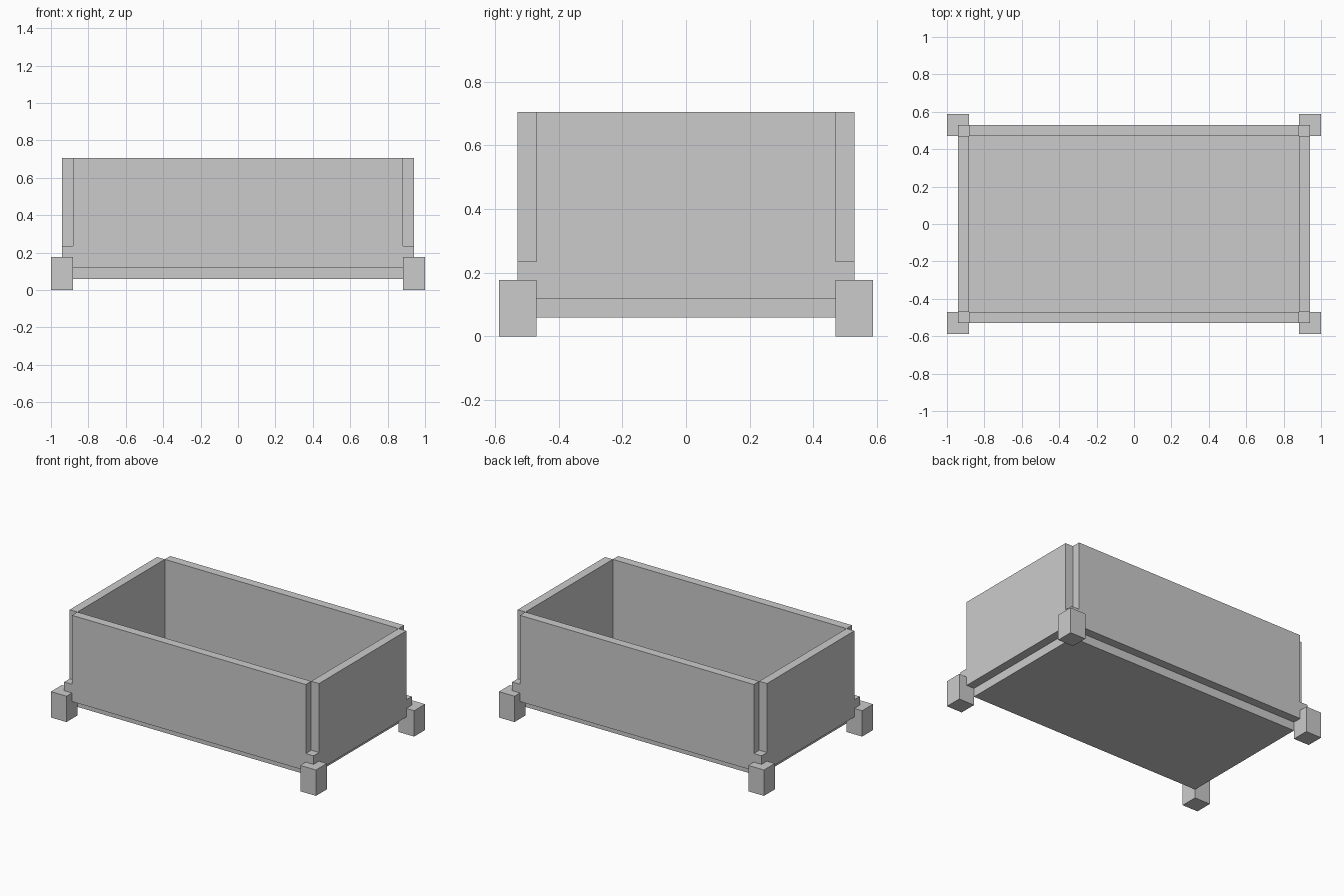
import bpy
import bmesh
from mathutils import Vector

if "Cube" in bpy.data.objects:
    bpy.data.objects.remove(bpy.data.objects["Cube"])

U = 1 / 17  # one block unit of the design grid


def block(name, lo, hi):
    """Box between two grid corners, origin at its centre."""
    lo, hi = Vector(lo) * U, Vector(hi) * U
    size = hi - lo
    bm = bmesh.new()
    bmesh.ops.create_cube(bm, size=1)
    bmesh.ops.scale(bm, vec=size, verts=bm.verts)
    mesh = bpy.data.meshes.new(name)
    bm.to_mesh(mesh)
    bm.free()
    obj = bpy.data.objects.new(name, mesh)
    obj.location = (lo + hi) / 2
    bpy.context.collection.objects.link(obj)
    return obj


def span(sign, a, b):
    """Mirror an interval to the chosen side of zero."""
    return sorted((sign * a, sign * b))


# Floor panel, set in beneath the walls
block("floor", (-15, -8, 1), (15, 8, 2))

# Long walls
for sy, side in ((-1, "front"), (1, "back")):
    y0, y1 = span(sy, 8, 9)
    block(side + "_wall", (-15, y0, 2), (15, y1, 12))

# Short walls
for sx, side in ((-1, "left"), (1, "right")):
    x0, x1 = span(sx, 15, 16)
    block(side + "_wall", (x0, -8, 2), (x1, 8, 12))

# Feet, each with a small corner block filling the base of the open corner
for sx, side in ((-1, "left"), (1, "right")):
    for sy, end in ((-1, "front"), (1, "back")):
        x0, x1 = span(sx, 15, 17)
        y0, y1 = span(sy, 8, 10)
        block(f"{end}_{side}_foot", (x0, y0, 0), (x1, y1, 3))
        x0, x1 = span(sx, 15, 16)
        y0, y1 = span(sy, 8, 9)
        block(f"{end}_{side}_corner_block", (x0, y0, 3), (x1, y1, 4))
